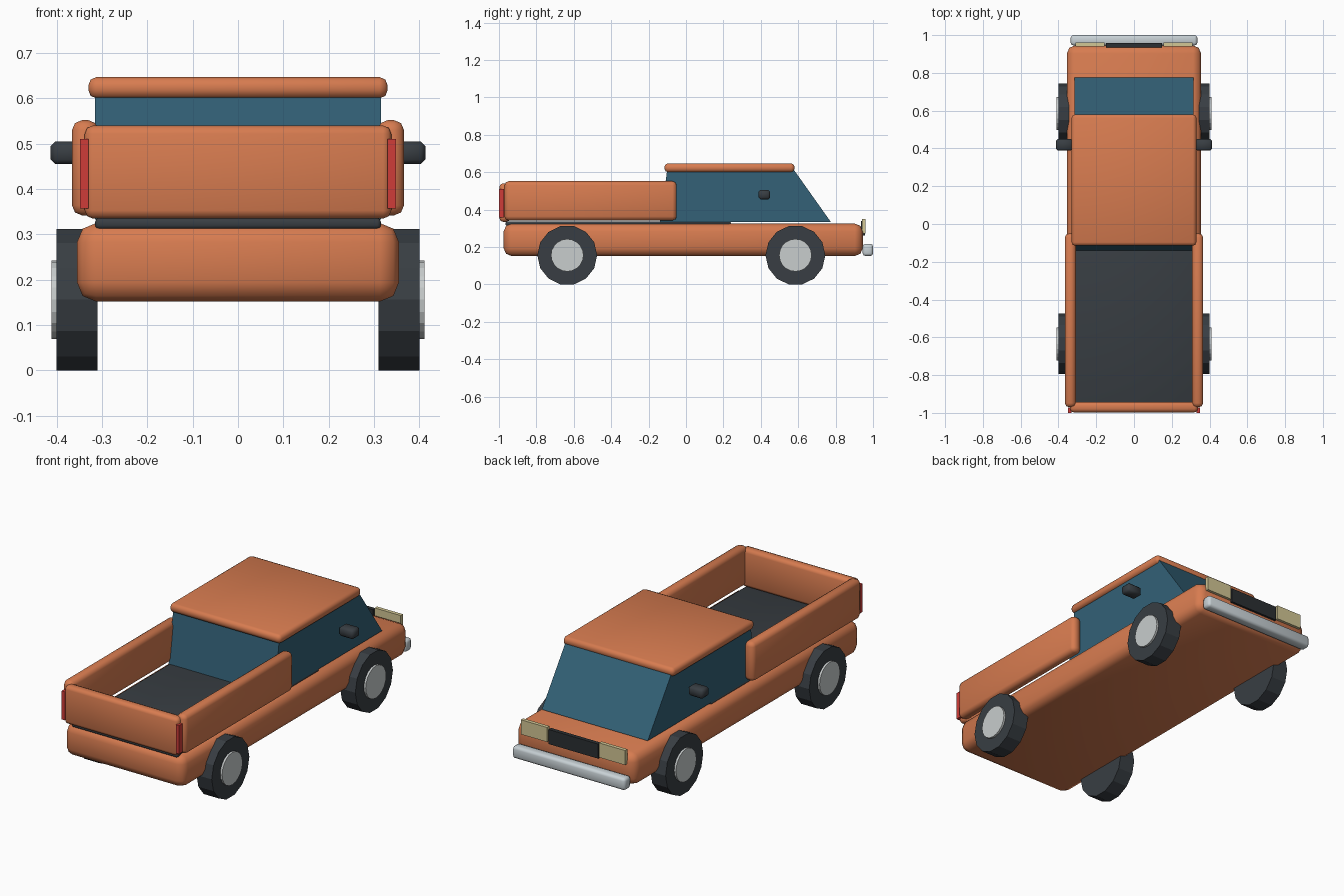
import bpy
import bmesh
import math

if "Cube" in bpy.data.objects:
    bpy.data.objects.remove(bpy.data.objects["Cube"], do_unlink=True)


def material(name, r, g, b):
    m = bpy.data.materials.new(name)
    m.use_nodes = True
    m.diffuse_color = (r, g, b, 1)
    m.node_tree.nodes["Principled BSDF"].inputs["Base Color"].default_value = (r, g, b, 1)
    return m


orange = material("orange_paint", 0.68, 0.2, 0.08)
glass = material("teal_glass", 0.033, 0.12, 0.185)
rubber = material("dark_rubber", 0.04, 0.048, 0.056)
black = material("black_trim", 0.024, 0.028, 0.032)
silver = material("silver_hub", 0.58, 0.61, 0.61)
chrome = material("chrome", 0.58, 0.64, 0.67)
red = material("red_lamp", 0.62, 0.045, 0.04)
cream = material("cream_lamp", 0.65, 0.57, 0.3)


def finish(bm, name, mat, bevel=0, segments=2):
    bmesh.ops.recalc_face_normals(bm, faces=bm.faces)
    if bevel:
        bmesh.ops.bevel(bm, geom=bm.edges[:], offset=bevel, segments=segments,
                        profile=0.5, affect='EDGES', clamp_overlap=True)
    mesh = bpy.data.meshes.new(name)
    bm.to_mesh(mesh)
    bm.free()
    mesh.materials.append(mat)
    ob = bpy.data.objects.new(name, mesh)
    bpy.context.collection.objects.link(ob)
    if bevel:
        bpy.ops.object.select_all(action='DESELECT')
        ob.select_set(True)
        bpy.context.view_layer.objects.active = ob
        bpy.ops.object.shade_smooth_by_angle(angle=math.radians(50))
    return ob


def box(name, mat, xs, ys, zs, bevel=0, segments=2):
    """Box between pairs of limits on each axis."""
    bm = bmesh.new()
    bmesh.ops.create_cube(bm, size=1)
    for v in bm.verts:
        v.co = [(lo + hi) / 2 + c * (hi - lo)
                for c, (lo, hi) in zip(v.co, (xs, ys, zs))]
    return finish(bm, name, mat, bevel, segments)


def disc(name, mat, x0, x1, y, z, radius, sides):
    """Cylinder lying along x, with a vertex at its +y extreme."""
    bm = bmesh.new()
    ring = [bm.verts.new((x0, y + radius * math.cos(a), z + radius * math.sin(a)))
            for a in (math.tau * i / sides for i in range(sides))]
    face = bm.faces.new(ring)
    ext = bmesh.ops.extrude_face_region(bm, geom=[face], use_keep_orig=True)
    for v in ext["geom"]:
        if isinstance(v, bmesh.types.BMVert):
            v.co.x = x1
    return finish(bm, name, mat)


def prism(name, mat, profile, half_width):
    """Side profile of (y, z) points spanned across x."""
    bm = bmesh.new()
    sides = [[bm.verts.new((x, y, z)) for y, z in profile]
             for x in (-half_width, half_width)]
    for s in sides:
        bm.faces.new(s)
    n = len(profile)
    for i in range(n):
        j = (i + 1) % n
        bm.faces.new((sides[0][i], sides[0][j], sides[1][j], sides[1][i]))
    return finish(bm, name, mat)


# Lower body and cabin
box("lower_body", orange, (-0.355, 0.355), (-0.975, 0.945), (0.152, 0.325), 0.042)
prism("cabin_glass", glass, [(-0.14, 0.333), (0.775, 0.333), (0.575, 0.615), (-0.1, 0.615)], 0.315)
box("roof", orange, (-0.33, 0.33), (-0.115, 0.58), (0.6, 0.647), 0.018)

# Cargo bed
box("bed_floor", rubber, (-0.315, 0.315), (-0.965, 0.24), (0.312, 0.336), 0.008)
box("tailgate", orange, (-0.338, 0.338), (-0.997, -0.942), (0.335, 0.54), 0.018)

# Front end
box("front_bumper", chrome, (-0.335, 0.335), (0.945, 1.0), (0.152, 0.217), 0.014)
box("grille", black, (-0.148, 0.148), (0.935, 0.957), (0.262, 0.34))

# Paired parts
for side, s in (("left", 1), ("right", -1)):
    def pair(a, b):
        return tuple(sorted((s * a, s * b)))

    box(side + "_bed_side", orange, pair(0.308, 0.366), (-0.97, -0.05), (0.342, 0.552), 0.022)
    box(side + "_tail_lamp", red, pair(0.33, 0.349), (-1.0, -0.972), (0.357, 0.51))
    box(side + "_headlamp", cream, pair(0.155, 0.31), (0.94, 0.96), (0.272, 0.35))
    box(side + "_mirror", rubber, pair(0.325, 0.413), (0.388, 0.45), (0.455, 0.505), 0.01, 1)
    for end, y in (("front", 0.585), ("rear", -0.635)):
        disc(f"{end}_{side}_tire", rubber, s * 0.31, s * 0.4, y, 0.156, 0.16, 14)
        disc(f"{end}_{side}_hub", silver, s * 0.36, s * 0.411, y, 0.156, 0.087, 20)
